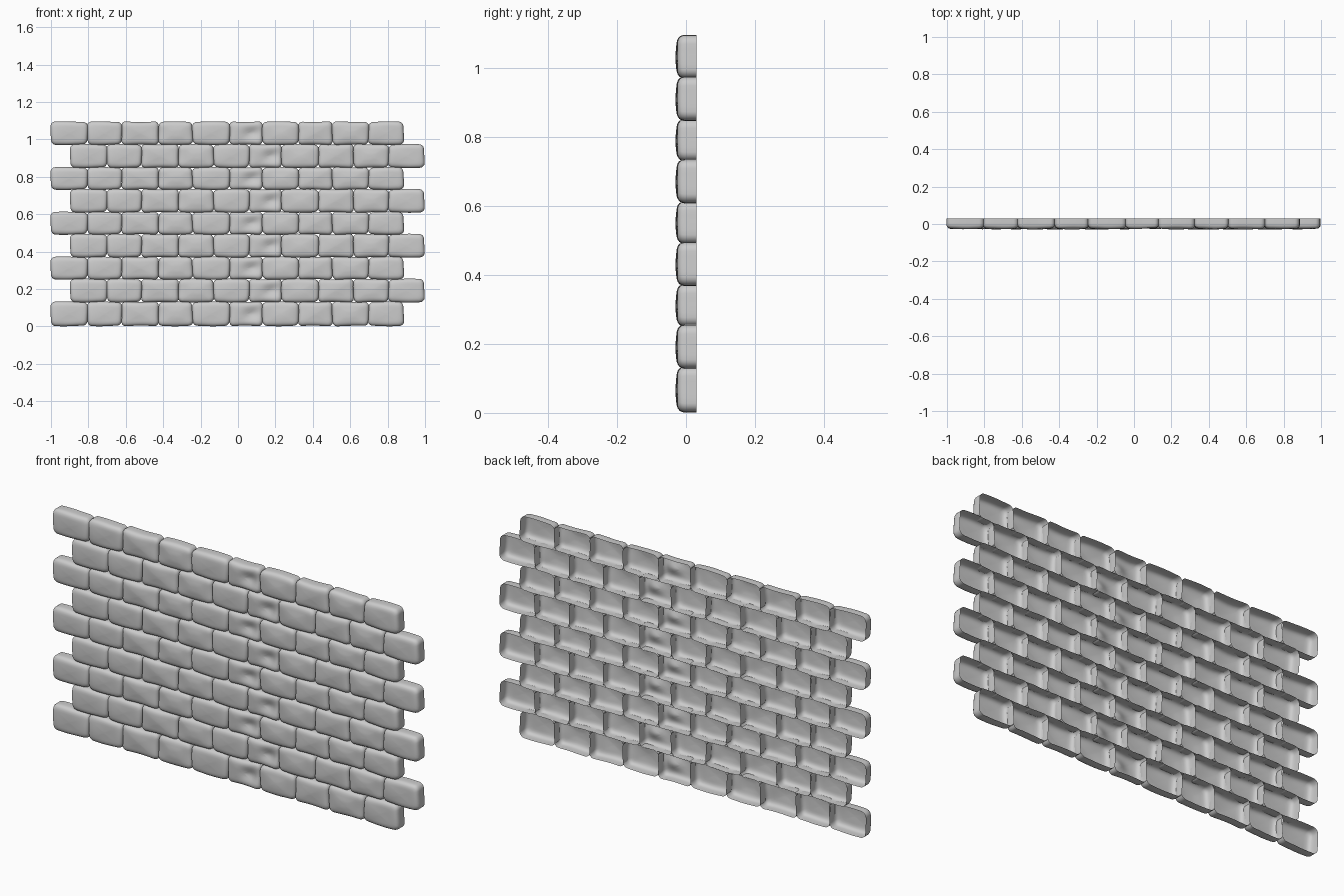
import bpy, bmesh, math, random
from math import sin, cos, pi

if "Cube" in bpy.data.objects:
    bpy.data.objects.remove(bpy.data.objects["Cube"])

random.seed(4)

# joint positions along x for the two alternating courses, and course heights
EVEN = [-1.0, -.805, -.622, -.425, -.243, -.045, .131, .323, .505, .698, .885]
ODD = [-.896, -.70, -.516, -.318, -.13, .06, .233, .43, .618, .805, .995]
ROWS = [.004, .131, .253, .371, .493, .611, .733, .85, .973, 1.094]
BACK = .03
# brick section from the open back to the front face: (inset, y)
SECTION = [(0, BACK), (0, .01), (0, -.004), (.002, -.012), (.006, -.018),
           (.012, -.0215), (.02, -.0235)]
INNER = [.8, .6, .4, .2]          # rings closing the front face


def rounded_rect(w, h, r, n=5, straight=5):
    """Outline of a rounded rectangle, with points along the straight sides."""
    corners = [(w - r, h - r, 0), (-w + r, h - r, pi / 2),
               (-w + r, -h + r, pi), (w - r, -h + r, 1.5 * pi)]
    arcs = [[(cx + r * cos(a + i * pi / 2 / n), cz + r * sin(a + i * pi / 2 / n))
             for i in range(n + 1)] for cx, cz, a in corners]
    pts = []
    for k, arc in enumerate(arcs):
        pts += arc
        (x0, z0), (x1, z1) = arc[-1], arcs[(k + 1) % 4][0]
        pts += [(x0 + (x1 - x0) * t / straight, z0 + (z1 - z0) * t / straight)
                for t in range(1, straight)]
    return pts


def brick_shell(bm, x0, x1, z0, z1, shape):
    """One hand-cut brick: bulging front, straight sides, open back."""
    p1, p2, p3, dent = shape
    cx, cz = (x0 + x1) / 2, (z0 + z1) / 2
    w, h = (x1 - x0) / 2 + .001, (z1 - z0) / 2 + .001

    def place(x, y, z):
        u, v = x / w, z / h
        f = min(1, max(0, (.01 - y) / .03))
        bulge = max(0, (1 - u * u)) * max(0, (1 - v * v))
        wave = .0018 * sin(3 * u + p1) * cos(2.5 * v + p2)
        y += f * (wave - dent * .022 * math.exp(-((u - .35) ** 2 + v * v) * 4) * -1
                  - .004 * bulge)
        z += .002 * sin(2.6 * u + p3) * v
        x += .002 * sin(2.2 * v + p2) * u
        return bm.verts.new((cx + x, max(y, -.03), cz + z))

    rings = []
    for inset, y in SECTION:
        rings.append([place(x, y, z) for x, z in
                      rounded_rect(w - inset, h - inset, .024 - inset * .5)])
    last_in, last_y = SECTION[-1]
    edge = rounded_rect(w - last_in, h - last_in, .014)
    for s in INNER:
        rings.append([place(x * s, last_y - .002 * (1 - s), z * s) for x, z in edge])
    centre = place(0, last_y - .002, 0)
    n = len(edge)
    for a, b in zip(rings, rings[1:]):
        for i in range(n):
            j = (i + 1) % n
            bm.faces.new((a[i], a[j], b[j], b[i]))
    for i in range(n):
        bm.faces.new((rings[-1][i], rings[-1][(i + 1) % n], centre))


# each column repeats the same brick shape; the sixth one is dented
shapes = [[random.uniform(0, 6) for _ in range(3)] + [.75 if c == 5 else 0]
          for c in range(10)]

# brick courses
for r in range(9):
    joints = EVEN if r % 2 == 0 else ODD
    bm = bmesh.new()
    for c in range(10):
        brick_shell(bm, joints[c], joints[c + 1], ROWS[r], ROWS[r + 1], shapes[c])
    bmesh.ops.recalc_face_normals(bm, faces=bm.faces)
    # keep the open shells facing outward (front faces look towards -y)
    front = [f for f in bm.faces if len(f.verts) == 3]
    if sum(f.normal.y for f in front) > 0:
        bmesh.ops.reverse_faces(bm, faces=bm.faces)
    me = bpy.data.meshes.new("brick_course")
    bm.to_mesh(me)
    bm.free()
    for p in me.polygons:
        p.use_smooth = True
    ob = bpy.data.objects.new("brick_course_%d" % (r + 1), me)
    bpy.context.collection.objects.link(ob)
